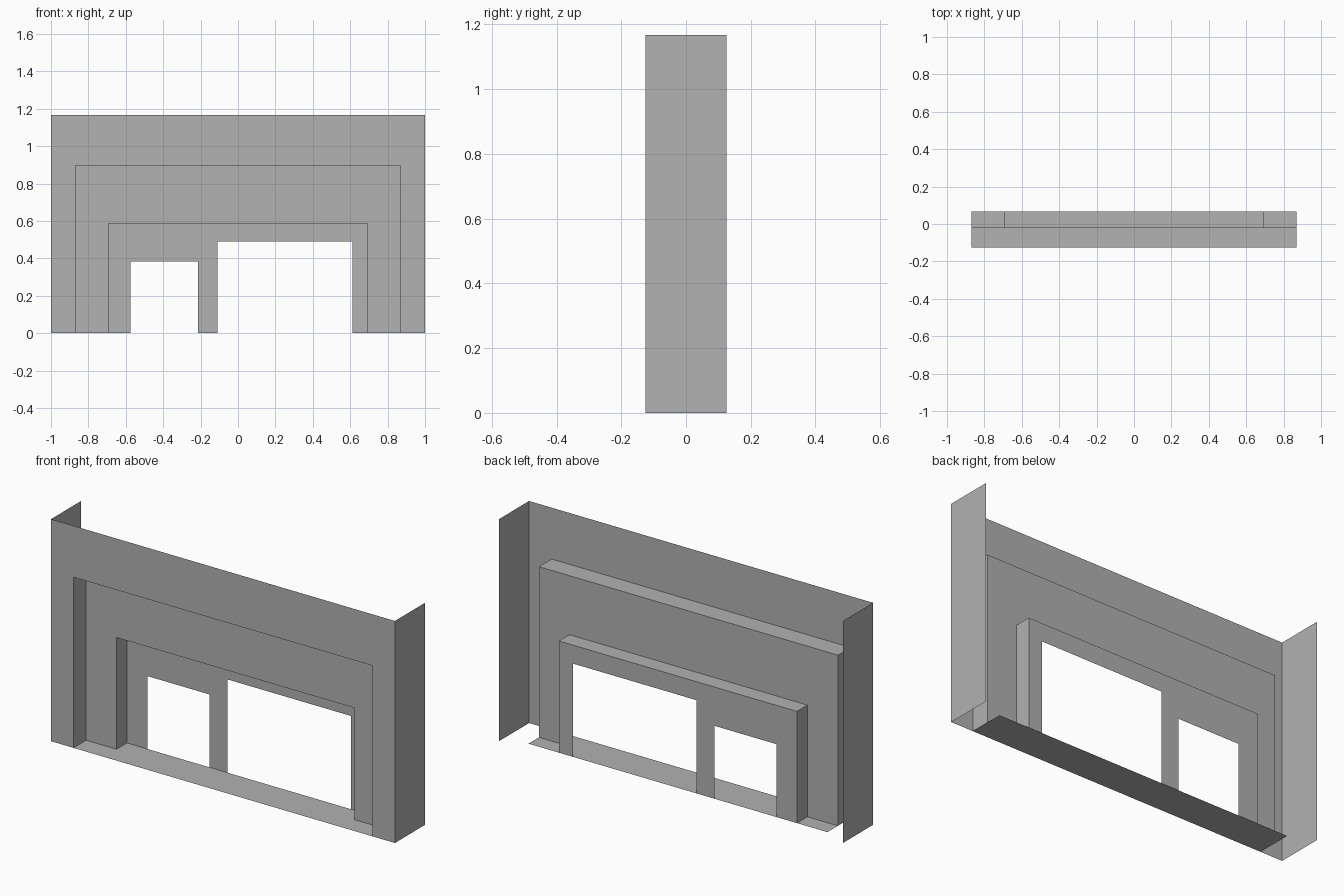
import bpy

cube = bpy.data.objects.get("Cube")
if cube:
    bpy.data.objects.remove(cube, do_unlink=True)

# One plain grey for the whole building
GREY = (0.445, 0.445, 0.445, 1.0)
grey = bpy.data.materials.new("plain_grey")
grey.use_nodes = True
grey.diffuse_color = GREY
grey.node_tree.nodes["Principled BSDF"].inputs["Base Color"].default_value = GREY

# Main dimensions: half widths, heights and depths of each step
FRONT, MIDDLE, INNER, BACK = -0.125, -0.02, 0.067, 0.125
WALL_W, WALL_H = 1.0, 1.167
OUTER_W, OUTER_H = 0.869, 0.897
INNER_W, INNER_H = 0.692, 0.587
DOORS = [(-0.574, -0.213, 0.383), (-0.109, 0.611, 0.49)]


def add_sheet(name, faces):
    """Make an object from a list of faces, each a list of corner points."""
    verts = [p for face in faces for p in face]
    ids, start = [], 0
    for face in faces:
        ids.append(list(range(start, start + len(face))))
        start += len(face)
    mesh = bpy.data.meshes.new(name)
    mesh.from_pydata(verts, [], ids)
    mesh.materials.append(grey)
    obj = bpy.data.objects.new(name, mesh)
    bpy.context.collection.objects.link(obj)
    return obj


def wall(name, half, height, y, openings):
    """Front-facing wall with openings that reach the ground."""
    outline = [(-half, y, 0)]
    for left, right, top in openings:
        outline += [(left, y, 0), (left, y, top), (right, y, top), (right, y, 0)]
    outline += [(half, y, 0), (half, y, height), (-half, y, height)]
    return add_sheet(name, [outline])


def reveal(name, half, height, near, far):
    """Two jambs and a soffit lining an opening."""
    path = [(-half, 0), (-half, height), (half, height), (half, 0)]
    faces = [[(a, near, b), (a, far, b), (c, far, d), (c, near, d)]
             for (a, b), (c, d) in zip(path, path[1:])]
    return add_sheet(name, faces)


# Stepped facade, from the outside inwards
wall("front_wall", WALL_W, WALL_H, FRONT, [(-OUTER_W, OUTER_W, OUTER_H)])
reveal("outer_recess", OUTER_W, OUTER_H, FRONT, MIDDLE)
wall("middle_wall", OUTER_W, OUTER_H, MIDDLE, [(-INNER_W, INNER_W, INNER_H)])
reveal("inner_recess", INNER_W, INNER_H, MIDDLE, INNER)
wall("door_wall", INNER_W, INNER_H, INNER, DOORS)

# Side walls
for side, name in ((1, "left_side_wall"), (-1, "right_side_wall")):
    x = side * WALL_W
    a, b = (FRONT, BACK) if side > 0 else (BACK, FRONT)
    add_sheet(name, [[(x, a, 0), (x, b, 0), (x, b, WALL_H), (x, a, WALL_H)]])

# Floor of the recess
add_sheet("floor", [[(-OUTER_W, FRONT, 0), (OUTER_W, FRONT, 0),
                     (OUTER_W, INNER, 0), (-OUTER_W, INNER, 0)]])
